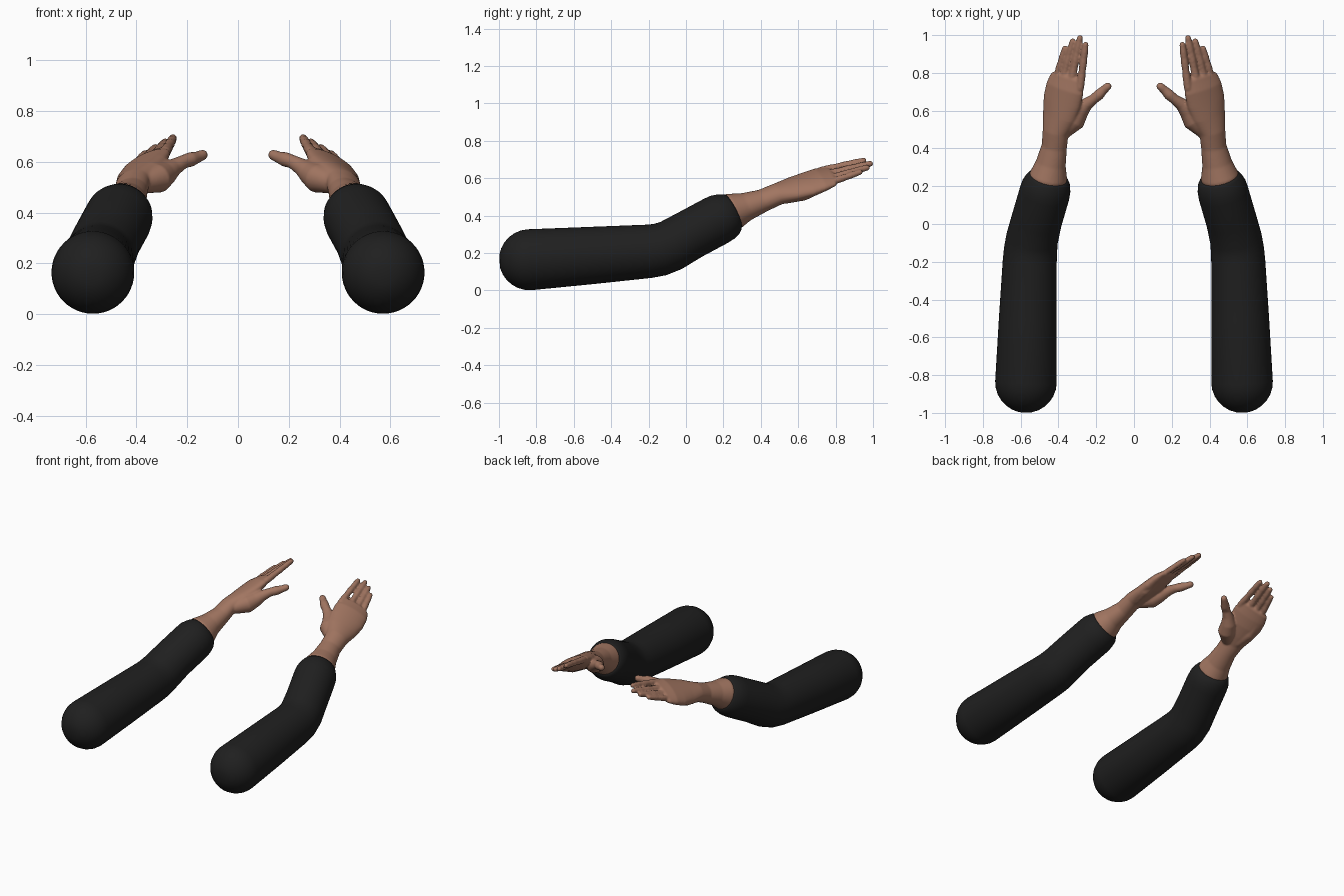
import bpy
import bmesh
import math
from mathutils import Vector

cube = bpy.data.objects.get("Cube")
if cube:
    bpy.data.objects.remove(cube)


def material(name, rgb):
    mat = bpy.data.materials.new(name)
    mat.use_nodes = True
    mat.diffuse_color = (*rgb, 1)
    bsdf = mat.node_tree.nodes["Principled BSDF"]
    bsdf.inputs["Base Color"].default_value = (*rgb, 1)
    bsdf.inputs["Roughness"].default_value = 0.8
    return mat


fabric = material("black fabric", (0.014, 0.014, 0.014))
skin = material("brown skin", (0.36, 0.18, 0.12))


def tube(bm, stations, across=(1, 0, 0), sides=20, round_start=True, round_end=True):
    """Loft oval rings; each station is x, y, z, half width, half thickness."""
    pts = [(Vector(s[:3]), s[3], s[-1]) for s in stations]
    last = len(pts) - 1
    rings = []
    for i, (p, w, h) in enumerate(pts):
        t = Vector((0, 0, 0))
        if i > 0:
            t += (p - pts[i - 1][0]).normalized()
        if i < last:
            t += (pts[i + 1][0] - p).normalized()
        t.normalize()
        rings.append((p, t, w, h))

    # rounded ends
    def dome(ring, sign):
        p, t, w, h = ring
        return [(p + t * sign * h * math.sin(a), t, w * math.cos(a), h * math.cos(a))
                for a in (math.pi / 2 * k / 7 for k in range(1, 7))]
    first, end = rings[0], rings[-1]
    if round_start:
        rings = dome(first, -1)[::-1] + rings
    if round_end:
        rings += dome(end, 1)

    loops = []
    for p, t, w, h in rings:
        u = Vector(across)
        u = (u - t * u.dot(t)).normalized()
        v = t.cross(u)
        angles = [math.tau * k / sides for k in range(sides)]
        loops.append([bm.verts.new(p + u * w * math.cos(a) + v * h * math.sin(a))
                      for a in angles])
    faces = [bm.faces.new((a[k], a[(k + 1) % sides], b[(k + 1) % sides], b[k]))
             for a, b in zip(loops, loops[1:]) for k in range(sides)]
    faces += [bm.faces.new(loops[0][::-1]), bm.faces.new(loops[-1])]
    bmesh.ops.recalc_face_normals(bm, faces=faces)


def finish(bm, name, mat, blend=False):
    mesh = bpy.data.meshes.new(name)
    for f in bm.faces:
        f.smooth = True
    bm.to_mesh(mesh)
    bm.free()
    mesh.materials.append(mat)
    obj = bpy.data.objects.new(name, mesh)
    bpy.context.scene.collection.objects.link(obj)
    if blend:
        remesh = obj.modifiers.new("blend", "REMESH")
        remesh.mode = "VOXEL"
        remesh.voxel_size = 0.006
        remesh.use_smooth_shade = True
        relax = obj.modifiers.new("relax", "SMOOTH")
        relax.factor = 0.5
        relax.iterations = 5
    obj.modifiers.new("other_side", "MIRROR").use_mirror_merge = False
    return obj


# Sleeves: domed upper arm, bent elbow, tapered cuff
bm = bmesh.new()
tube(bm, [(0.572, -0.837, 0.164, 0.163),
          (0.562, -0.5, 0.187, 0.153),
          (0.552, -0.2, 0.209, 0.143),
          (0.548, -0.14, 0.218, 0.141),
          (0.54, -0.08, 0.24, 0.138),
          (0.515, 0.02, 0.297, 0.134),
          (0.474, 0.16, 0.372, 0.134),
          (0.465, 0.195, 0.391, 0.131),
          (0.458, 0.222, 0.406, 0.122),
          (0.454, 0.242, 0.418, 0.109),
          (0.452, 0.25, 0.422, 0.1)], sides=48, round_end=False)
finish(bm, "sleeves", fabric)

# Hands: forearm, palm, thumb and fingers blended into one skin
bm = bmesh.new()
tilt = (0.86, 0, -0.51)
tube(bm, [(0.472, 0.18, 0.38, 0.1),
          (0.452, 0.255, 0.425, 0.1),
          (0.44, 0.32, 0.447, 0.081, 0.075),
          (0.422, 0.41, 0.48, 0.069, 0.059),
          (0.415, 0.49, 0.515, 0.073, 0.054),
          (0.395, 0.57, 0.54, 0.098, 0.051),
          (0.38, 0.65, 0.565, 0.112, 0.047),
          (0.365, 0.72, 0.592, 0.112, 0.04),
          (0.357, 0.77, 0.606, 0.098, 0.028)], tilt, sides=32)

# thumb with its fleshy base
tube(bm, [(0.365, 0.5, 0.52, 0.045), (0.315, 0.55, 0.535, 0.058),
          (0.285, 0.6, 0.555, 0.048), (0.25, 0.635, 0.58, 0.034),
          (0.215, 0.66, 0.6, 0.027), (0.185, 0.685, 0.61, 0.029),
          (0.16, 0.71, 0.618, 0.023), (0.14, 0.728, 0.627, 0.021)], (0, 0, 1))

# heel of the palm on the outer side
tube(bm, [(0.425, 0.53, 0.505, 0.042), (0.435, 0.63, 0.52, 0.04),
          (0.425, 0.71, 0.548, 0.03)])

# fingers from index to little
for base, tip, r in [((0.282, 0.75, 0.646), (0.256, 0.95, 0.694), 0.0195),
                     ((0.33, 0.76, 0.622), (0.286, 0.985, 0.677), 0.02),
                     ((0.376, 0.755, 0.596), (0.325, 0.968, 0.656), 0.0195),
                     ((0.422, 0.735, 0.565), (0.366, 0.93, 0.632), 0.0185)]:
    a, b = Vector(base), Vector(tip)
    tube(bm, [(*a.lerp(b, f), r * s) for f, s in
              ((-0.15, 1.1), (0.1, 1.1), (0.3, 0.97), (0.5, 1.04),
               (0.65, 0.93), (0.78, 0.97), (1, 0.8))], tilt, sides=16)
finish(bm, "hands", skin, blend=True)
